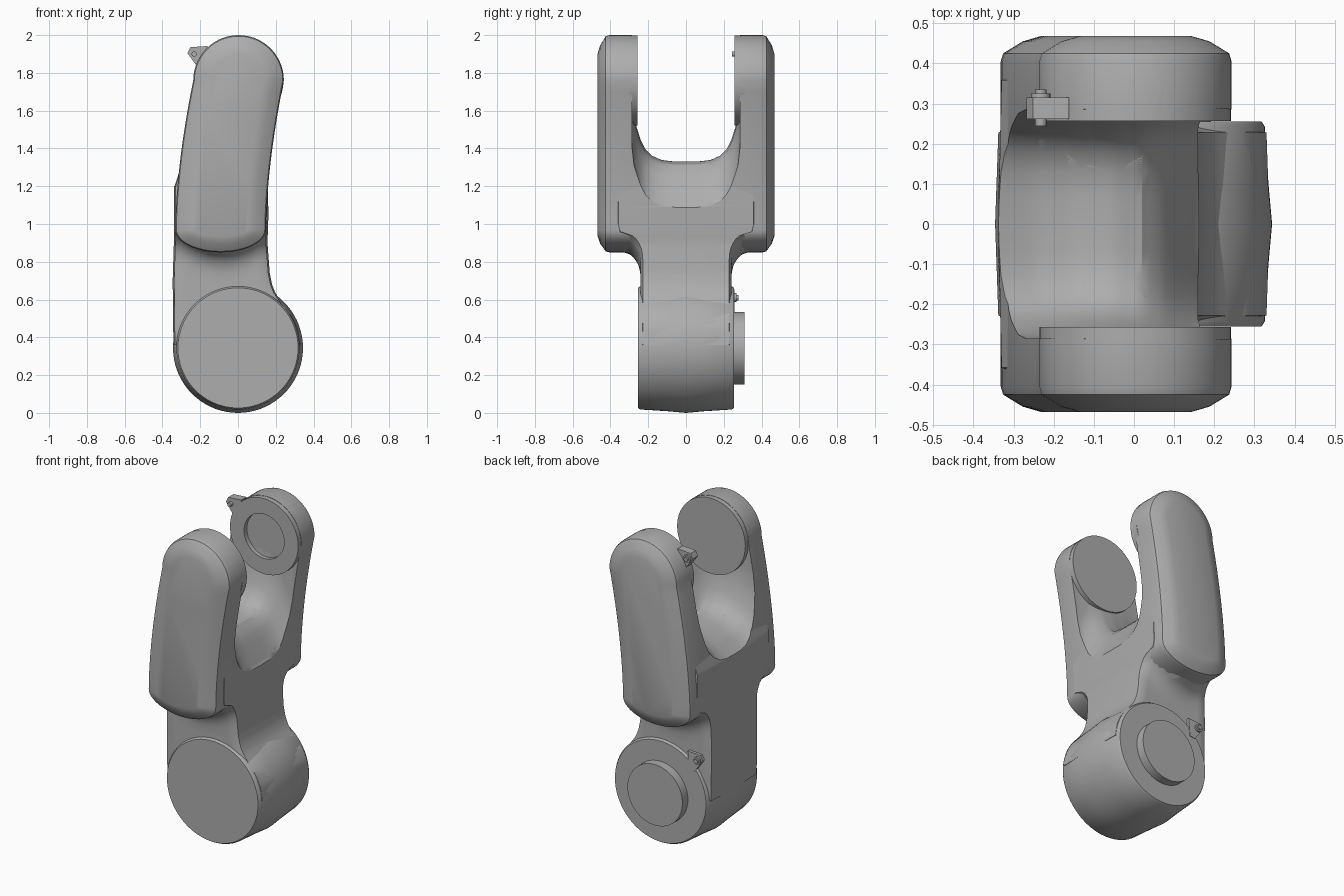
import bpy, bmesh, math
from mathutils import Vector

cube = bpy.data.objects.get("Cube")
if cube:
    bpy.data.objects.remove(cube, do_unlink=True)

grey = bpy.data.materials.new("machine_grey")
grey.use_nodes = True
GREY = (0.42, 0.42, 0.42, 1)
grey.diffuse_color = GREY
grey.node_tree.nodes["Principled BSDF"].inputs["Base Color"].default_value = GREY


def loft(name, rings, angle=35):
    """Skin a list of closed rings and cap both ends."""
    bm = bmesh.new()
    rows = [[bm.verts.new(p) for p in ring] for ring in rings]
    n = len(rows[0])
    for a, b in zip(rows, rows[1:]):
        for i in range(n):
            j = (i + 1) % n
            bm.faces.new((a[i], a[j], b[j], b[i]))
    bm.faces.new(rows[0][::-1])
    bm.faces.new(rows[-1])
    bmesh.ops.recalc_face_normals(bm, faces=bm.faces)
    mesh = bpy.data.meshes.new(name)
    bm.to_mesh(mesh)
    bm.free()
    mesh.materials.append(grey)
    ob = bpy.data.objects.new(name, mesh)
    bpy.context.collection.objects.link(ob)
    shade(ob, angle)
    return ob


def shade(ob, angle=35):
    bpy.ops.object.select_all(action="DESELECT")
    ob.select_set(True)
    bpy.context.view_layer.objects.active = ob
    bpy.ops.object.shade_smooth_by_angle(angle=math.radians(angle))


def turned(name, x, z, profile, n=72):
    """Turn (y, radius) pairs about an axis parallel to y."""
    return loft(name, [[(x + r * math.cos(i * math.tau / n), y,
                         z + r * math.sin(i * math.tau / n)) for i in range(n)]
                       for y, r in profile])


def lerp(table, v):
    """Read a value from a sorted table of pairs."""
    for (a, p), (b, q) in zip(table, table[1:]):
        if v <= b:
            return p + (q - p) * max(0, (v - a) / (b - a))
    return table[-1][1]


# Fork: curved capsule outline, chamfered on both outer faces
TOP, LOW = 1.76, 0.97


def centre(z):
    u = (TOP - z) / (TOP - LOW)
    return 0.003 - 0.095 * (1 - max(0, 1 - u) ** 1.7)


def fork_ring(y, inset):
    w = 0.24 - inset
    pts = [(0.003 + w * math.cos(a), TOP + w * math.sin(a))
           for a in [math.pi * i / 28 for i in range(29)]]
    side = [TOP - (TOP - LOW) * i / 14 for i in range(1, 14)]
    pts += [(centre(z) - w, z) for z in side]
    pts += [(centre(LOW) - w * math.cos(a), LOW - (0.12 - inset * 0.85) * math.sin(a))
            for a in [math.pi * i / 24 for i in range(25)]]
    pts += [(centre(z) + w, z) for z in reversed(side)]
    return [(x, y, z) for x, z in pts]


edge = [(0.468, 0.1), (0.455, 0.055), (0.425, 0.006), (0.405, 0)]
fork = loft("fork_arms", [fork_ring(-y, i) for y, i in edge] +
            [fork_ring(y, i) for y, i in reversed(edge)], 25)

# Neck: flares below the arms and blends into the barrel
left = [(0.36, -0.334), (0.7, -0.338), (0.95, -0.33), (1.2, -0.33), (1.34, -0.29)]
right = [(0.36, 0.33), (0.45, 0.315), (0.51, 0.285), (0.57, 0.235), (0.63, 0.192),
         (0.68, 0.172), (0.74, 0.16), (0.9, 0.148), (1.1, 0.155), (1.34, 0.16)]
flare = [(0.7, 0.24), (0.75, 0.243), (0.79, 0.255), (0.82, 0.275),
         (0.845, 0.305), (0.86, 0.36), (0.9, 0.37)]


def neck_ring(z):
    lo, hi = lerp(left, z), lerp(right, z)
    row = []
    for i in range(17):
        t = i / 8 - 1
        h = lerp(flare, z - 0.1 * t * t) - (0.012 if abs(t) == 1 else 0)
        row.append((lo + (hi - lo) * (t + 1) / 2, h))
    return ([(x, -h, z) for x, h in row] + [(hi + 0.008, 0, z)] +
            [(x, h, z) for x, h in reversed(row)] + [(lo - 0.008, 0, z)])


neck = loft("neck", [neck_ring(0.36 + 0.02 * i) for i in range(50)])

# Saddle-shaped channel between the arms
crest = [(-0.6, 1.05), (-0.34, 1.2), (-0.25, 1.27), (-0.15, 1.32), (-0.05, 1.333),
         (0.02, 1.315), (0.07, 1.265), (0.12, 1.17), (0.17, 1.07), (0.6, 1.0)]
half = [(0.07, 0.0), (0.13, 0.007), (0.18, 0.03), (0.215, 0.065), (0.24, 0.115),
        (0.258, 0.17), (0.275, 0.23), (0.285, 0.33)]


def channel_ring(x):
    z0 = lerp(crest, x)
    arc = [(y, z0 + dz) for y, dz in half] + [(0.287, 2.4)]
    return [(x, y, z) for y, z in arc] + [(x, -y, z) for y, z in reversed(arc)]


xs = [-0.6] + [-0.36 + 0.02 * i for i in range(29)] + [0.6]
channel = loft("channel_cutter", [channel_ring(x) for x in xs])
channel.hide_render = True
for ob in (fork, neck):
    cut = ob.modifiers.new("channel", "BOOLEAN")
    cut.operation = "DIFFERENCE"
    cut.solver = "EXACT"
    cut.object = channel
    bpy.context.view_layer.objects.active = ob
    bpy.ops.object.modifier_apply(modifier=cut.name)
    shade(ob, 30)
bpy.data.objects.remove(channel, do_unlink=True)

# Joint pads inside the arms: one plain, one with a round recess
turned("plain_pad", 0.003, TOP, [(-0.3, 0.238), (-0.256, 0.238)])
turned("recessed_pad", 0.003, TOP,
       [(0.31, 0.238), (0.256, 0.238), (0.256, 0.14), (0.285, 0.14)])

# Barrel at the base with its round boss
turned("barrel", 0, 0.344, [(-0.255, 0.318), (-0.242, 0.326), (-0.1, 0.335), (0, 0.344),
                            (0.1, 0.335), (0.242, 0.326), (0.255, 0.318)])
turned("barrel_boss", 0, 0.342, [(0.24, 0.192), (0.31, 0.192)])

# Small lugs, each with a cross pin
for name, x, z, y0, y1 in (("upper", -0.232, 1.9, 0.262, 0.315),
                           ("lower", -0.262, 0.61, 0.225, 0.258)):
    shape = [(-0.036, 0.005), (-0.02, 0.036), (0.07, 0.042), (0.06, -0.07), (0.022, -0.075)]
    loft(name + "_lug", [[(x + a, y, z + b) for a, b in shape] for y in (y0, y1)])
    turned(name + "_pin", x, z, [(y0 - 0.018, 0.014), (y1 + 0.02, 0.014)], 16)
    turned(name + "_pin_head", x, z, [(y1, 0.024), (y1 + 0.01, 0.024)], 16)
